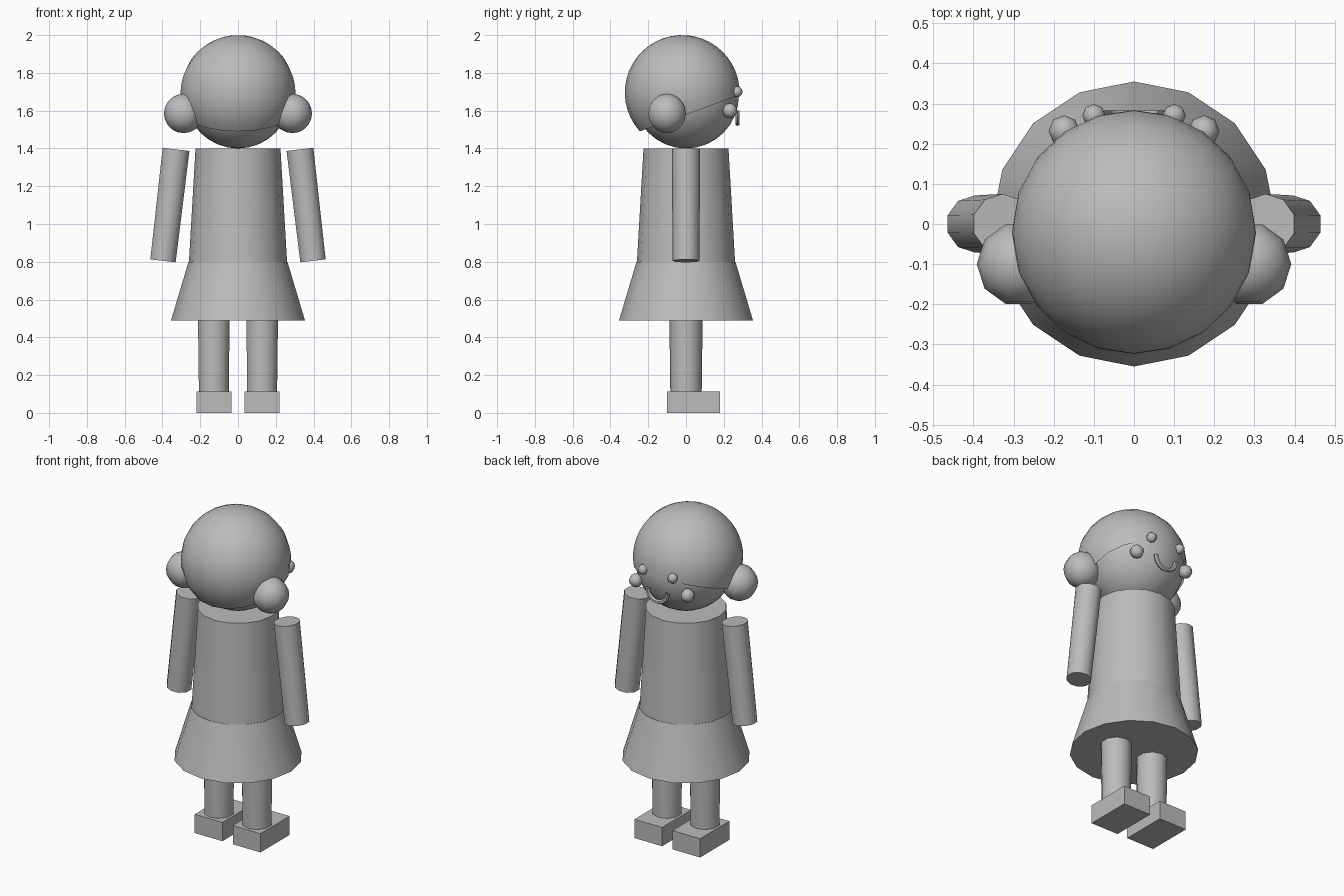
import bpy, math
from mathutils import Matrix, Vector

if "Cube" in bpy.data.objects:
    bpy.data.objects.remove(bpy.data.objects["Cube"])

grey = bpy.data.materials.new("plain_grey")
grey.diffuse_color = (0.5, 0.5, 0.5, 1)
grey.use_nodes = True
grey.node_tree.nodes["Principled BSDF"].inputs["Base Color"].default_value = grey.diffuse_color


def finish(name, verts, faces, matrix=Matrix()):
    me = bpy.data.meshes.new(name)
    me.from_pydata([matrix @ Vector(v) for v in verts], [], faces)
    me.materials.append(grey)
    me.update()
    me.shade_smooth()
    me.set_sharp_from_angle(angle=math.radians(50))
    ob = bpy.data.objects.new(name, me)
    bpy.context.collection.objects.link(ob)
    return ob


def lathe(name, profile, segs, matrix=Matrix(), phase=math.pi / 2):
    """Spin an (r, z) profile, listed bottom to top; r = 0 gives a pole."""
    verts, rings, faces = [], [], []
    for r, z in profile:
        n = 1 if r < 1e-6 else segs
        rings.append([len(verts) + i for i in range(n)])
        for i in range(n):
            a = phase + math.tau * i / segs
            verts.append((r * math.cos(a), r * math.sin(a), z))
    for lo, hi in zip(rings, rings[1:]):
        for i in range(segs):
            q = [lo[i % len(lo)], lo[(i + 1) % len(lo)],
                 hi[(i + 1) % len(hi)], hi[i % len(hi)]]
            faces.append(list(dict.fromkeys(q)))
    return finish(name, verts, faces, matrix)


def sphere(name, centre, r, segs, rings, sweep=math.pi, tilt=0.0, phase=math.pi / 2):
    """Sphere, or a cap reaching 'sweep' down from the top."""
    prof = []
    for i in range(rings + 1):
        t = sweep * (1 - i / rings)
        prof.append((r * math.sin(t), r * math.cos(t)))
    m = Matrix.Translation(centre) @ Matrix.Rotation(tilt, 4, 'X')
    return lathe(name, prof, segs, m, phase)


def frustum(name, bottom, top, r_bottom, r_top, segs):
    """Capped tapered cylinder between two points."""
    b, t = Vector(bottom), Vector(top)
    h = (t - b).length
    tilt = math.atan2(t.x - b.x, t.z - b.z)
    m = Matrix.Translation(b) @ Matrix.Rotation(tilt, 4, 'Y')
    return lathe(name, [(0, 0), (r_bottom, 0), (r_top, h), (0, h)], segs, m)


def box(name, lo, hi):
    v = [(x, y, z) for z in (lo[2], hi[2]) for y in (lo[1], hi[1]) for x in (lo[0], hi[0])]
    f = [(0, 2, 3, 1), (4, 5, 7, 6), (0, 1, 5, 4), (2, 6, 7, 3), (0, 4, 6, 2), (1, 3, 7, 5)]
    return finish(name, v, f)


# Head and tilted hair cap (the face looks towards +y)
sphere("head", (0, 0, 1.68), 0.28, 20, 16)
sphere("hair_cap", (0, -0.02, 1.696), 0.304, 20, 14,
       sweep=math.radians(112.5), tilt=math.radians(20))

# Dress
frustum("dress_top", (0, 0, 0.795), (0, 0, 1.4), 0.26, 0.225, 16)
frustum("skirt", (0, 0, 0.488), (0, 0, 0.8), 0.355, 0.262, 16)

# Paired parts
for side, s in (("left", -1), ("right", 1)):
    sphere(side + "_hair_bun", (s * 0.288, -0.1, 1.585), 0.104, 10, 10, phase=0)
    frustum(side + "_arm", (s * 0.397, 0, 0.805), (s * 0.328, 0, 1.395), 0.071, 0.075, 10)
    frustum(side + "_leg", (s * 0.128, 0, 0.1), (s * 0.128, 0, 0.495), 0.083, 0.088, 10)
    x = s * 0.128
    box(side + "_shoe", (x - 0.093, -0.1, 0), (x + 0.093, 0.18, 0.114))
    sphere(side + "_eye", (s * 0.1, 0.27, 1.7), 0.029, 8, 8)
    sphere(side + "_cheek", (s * 0.174, 0.232, 1.6), 0.039, 8, 8)

# Smile: half ring with a round section
R, tube, arcs, sides = 0.068, 0.013, 12, 6
verts, faces = [], []
for i in range(arcs + 1):
    a = math.pi + math.pi * i / arcs
    for j in range(sides):
        b = math.tau * j / sides
        d = R + tube * math.cos(b)
        verts.append((d * math.cos(a), 0.272 + tube * math.sin(b), 1.6 + d * math.sin(a)))
for i in range(arcs):
    for j in range(sides):
        k = (j + 1) % sides
        faces.append((i * sides + j, i * sides + k, (i + 1) * sides + k, (i + 1) * sides + j))
finish("smile", verts, faces)
